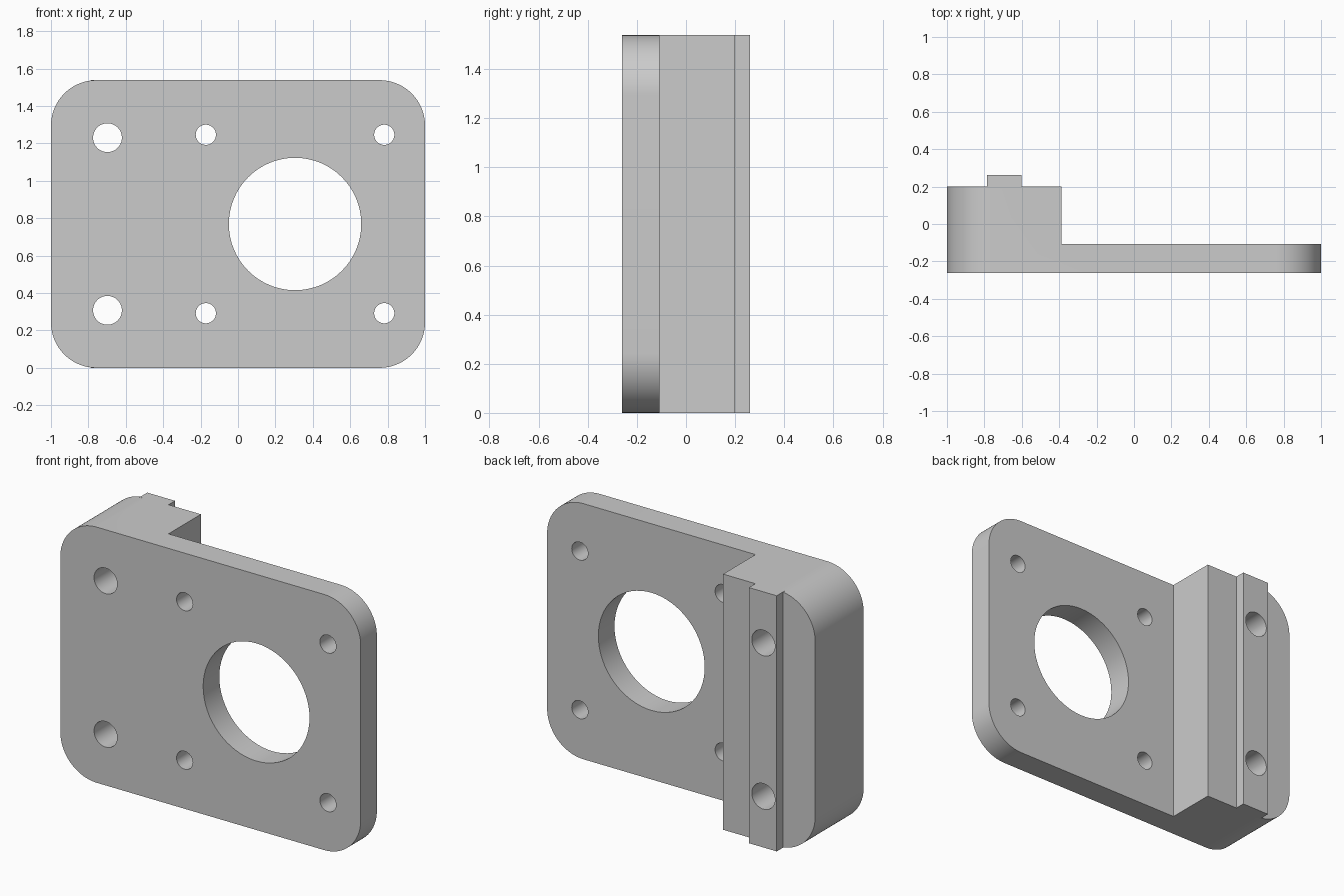
import bpy, bmesh, math

cube = bpy.data.objects.get("Cube")
if cube:
    bpy.data.objects.remove(cube, do_unlink=True)

WIDTH, HEIGHT = 2.0, 1.538
FRONT, PLATE_BACK, BLOCK_BACK, KEY_BACK = -0.2615, -0.1077, 0.2, 0.2615
BLOCK_X = -0.387
CORNER = 0.243
MID_Z = HEIGHT / 2

grey = bpy.data.materials.new("light grey metal")
grey.use_nodes = True
colour = (0.6, 0.6, 0.6, 1)
grey.diffuse_color = colour
grey.node_tree.nodes["Principled BSDF"].inputs["Base Color"].default_value = colour


def prism(name, points, offset):
    """Extrude a flat outline along the given offset."""
    bm = bmesh.new()
    face = bm.faces.new([bm.verts.new(p) for p in points])
    top = bmesh.ops.extrude_face_region(bm, geom=[face])["geom"]
    bmesh.ops.translate(bm, vec=offset, verts=[v for v in top if isinstance(v, bmesh.types.BMVert)])
    bmesh.ops.recalc_face_normals(bm, faces=bm.faces)
    mesh = bpy.data.meshes.new(name)
    bm.to_mesh(mesh)
    bm.free()
    mesh.materials.append(grey)
    obj = bpy.data.objects.new(name, mesh)
    bpy.context.collection.objects.link(obj)
    return obj


def arc(x, z, radius, start, sweep, steps, y):
    return [(x + radius * math.cos(start + sweep * i / steps), y,
             z + radius * math.sin(start + sweep * i / steps)) for i in range(steps + 1)]


def combine(target, tool, operation):
    """Apply a boolean, then remove the tool object."""
    mod = target.modifiers.new("boolean", 'BOOLEAN')
    mod.operation, mod.object, mod.solver = operation, tool, 'EXACT'
    bpy.context.view_layer.objects.active = target
    bpy.ops.object.modifier_apply(modifier=mod.name)
    bpy.data.objects.remove(tool, do_unlink=True)


# Stepped body: thin plate with a thick block on the right side
outline = [(-1.1, FRONT), (1.1, FRONT), (1.1, PLATE_BACK), (BLOCK_X, PLATE_BACK),
           (BLOCK_X, BLOCK_BACK), (-1.1, BLOCK_BACK)]
bracket = prism("motor_mount_bracket", [(x, y, -0.1) for x, y in outline], (0, 0, HEIGHT + 0.2))

# Rounded outer corners
slab = []
for i, (sx, sz) in enumerate([(1, 1), (-1, 1), (-1, -1), (1, -1)]):
    slab += arc(sx * (WIDTH / 2 - CORNER), MID_Z + sz * (MID_Z - CORNER), CORNER,
                i * math.pi / 2, math.pi / 2, 24, -0.5)
combine(bracket, prism("rounded_slab", slab, (0, 1, 0)), 'INTERSECT')

# Raised locating key along the back of the block
key = [(-0.787, 0.19), (-0.602, 0.19), (-0.602, KEY_BACK), (-0.787, KEY_BACK)]
combine(bracket, prism("locating_key", [(x, y, 0) for x, y in key], (0, 0, HEIGHT)), 'UNION')

# Central bore, four motor screw holes and two mounting holes
bore_x, screw, mount = 0.305, 0.477, 0.4615
holes = [(bore_x, MID_Z, 0.354)]
holes += [(bore_x + sx * screw, MID_Z + sz * screw, 0.054) for sx in (-1, 1) for sz in (-1, 1)]
holes += [(-0.698, MID_Z + sz * mount, 0.077) for sz in (-1, 1)]
for x, z, radius in holes:
    circle = arc(x, z, radius, 0, 2 * math.pi, 64, -0.5)[:-1]
    combine(bracket, prism("hole_cutter", circle, (0, 1, 0)), 'DIFFERENCE')

# Smooth the round walls and keep the machined edges sharp
bpy.ops.object.select_all(action='DESELECT')
bracket.select_set(True)
bpy.context.view_layer.objects.active = bracket
bpy.ops.object.shade_smooth_by_angle(angle=math.radians(30))
